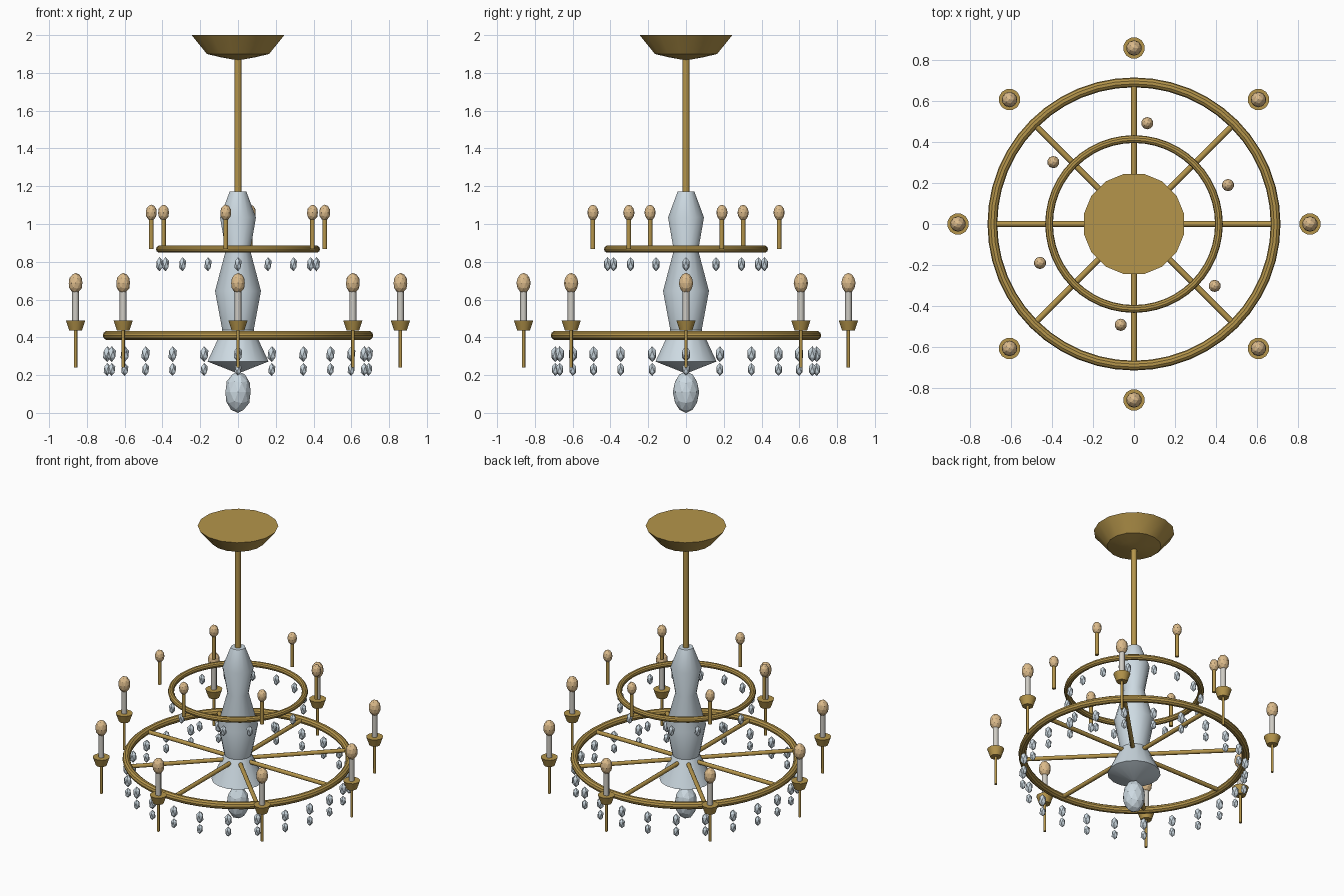
import bpy, math
from math import sin, cos, pi, radians
from mathutils import Vector

if "Cube" in bpy.data.objects:
    bpy.data.objects.remove(bpy.data.objects["Cube"], do_unlink=True)


def material(name, rgb):
    m = bpy.data.materials.new(name)
    m.use_nodes = True
    m.diffuse_color = (*rgb, 1)
    m.node_tree.nodes["Principled BSDF"].inputs["Base Color"].default_value = (*rgb, 1)
    return m


BRASS = material("aged brass", (0.46, 0.30, 0.07))
GLASS = material("pale glass", (0.61, 0.70, 0.76))
IVORY = material("candle ivory", (0.62, 0.60, 0.55))
BULB = material("warm bulb", (0.72, 0.50, 0.26))


def finish(name, mat, smooth=True):
    ob = bpy.context.object
    ob.name = name
    ob.data.materials.append(mat)
    if smooth:
        bpy.ops.object.shade_smooth_by_angle(angle=radians(35))
    return ob


def lathe(name, profile, mat, sides=16, at=(0, 0, 0)):
    """Turn a (radius, height) profile about z, capping both ends."""
    verts, faces = [], []
    for r, z in profile:
        for i in range(sides):
            a = 2 * pi * (i + 0.5) / sides
            verts.append((r * cos(a), r * sin(a), z))
    for k in range(len(profile) - 1):
        for i in range(sides):
            j = (i + 1) % sides
            faces.append((k * sides + i, k * sides + j,
                          (k + 1) * sides + j, (k + 1) * sides + i))
    faces.append(tuple(reversed(range(sides))))
    faces.append(tuple(range(len(verts) - sides, len(verts))))
    me = bpy.data.meshes.new(name)
    me.from_pydata(verts, [], faces)
    ob = bpy.data.objects.new(name, me)
    bpy.context.collection.objects.link(ob)
    bpy.ops.object.select_all(action='DESELECT')
    bpy.context.view_layer.objects.active = ob
    ob.select_set(True)
    ob.location = at
    return finish(name, mat)


def rod(name, start, end, r, mat, sides=8):
    a, b = Vector(start), Vector(end)
    bpy.ops.mesh.primitive_cylinder_add(
        vertices=sides, radius=r, depth=(b - a).length, location=(a + b) / 2,
        rotation=(b - a).to_track_quat('Z', 'Y').to_euler())
    ob = finish(name, mat, False)
    bpy.ops.object.shade_smooth_by_angle(angle=radians(50))
    return ob


def gem(name, at, r, half, mat, detail=1):
    bpy.ops.mesh.primitive_ico_sphere_add(subdivisions=detail, radius=1, location=at)
    bpy.context.object.scale = (r, r, half)
    return finish(name, mat, False)


def ring(name, z, major, minor):
    bpy.ops.mesh.primitive_torus_add(location=(0, 0, z), major_radius=major,
                                     minor_radius=minor, major_segments=48,
                                     minor_segments=10)
    finish(name, BRASS)
    bpy.ops.object.shade_smooth_by_angle(angle=radians(50))


def around(count, radius, offset=0):
    for i in range(count):
        a = radians(offset) + 2 * pi * i / count
        yield i + 1, radius * cos(a), radius * sin(a)


# Ceiling canopy, hanging rod, central column and bottom drop
lathe("ceiling_canopy", [(0.004, 1.867), (0.09, 1.882), (0.168, 1.90), (0.25, 2.0)], BRASS)
rod("hanging_rod", (0, 0, 1.15), (0, 0, 1.88), 0.019, BRASS, 12)
lathe("central_column", [(0.004, 0.21), (0.165, 0.272), (0.085, 0.44), (0.124, 0.645),
                         (0.066, 0.86), (0.097, 1.035), (0.045, 1.172)], GLASS)
gem("bottom_drop", (0, 0, 0.11), 0.07, 0.11, GLASS, 2)

# Rings and spokes
ring("lower_ring", 0.41, 0.692, 0.024)
ring("upper_ring", 0.867, 0.415, 0.019)
for n, x, y in around(8, 0.69):
    rod(f"spoke_{n}", (0, 0, 0.41), (x, y, 0.41), 0.014, BRASS)

# Lower candles: stem, drip cup, candle and bulb
for n, x, y in around(8, 0.86):
    rod(f"lower_stem_{n}", (x, y, 0.24), (x, y, 0.45), 0.009, BRASS)
    lathe(f"drip_cup_{n}", [(0.034, 0.435), (0.053, 0.49)], BRASS, 12, (x, y, 0))
    rod(f"candle_{n}", (x, y, 0.48), (x, y, 0.66), 0.018, IVORY)
    gem(f"lower_bulb_{n}", (x, y, 0.687), 0.038, 0.054, BULB, 2)

# Upper candles
for n, x, y in around(6, 0.497, 22.5):
    rod(f"upper_stem_{n}", (x, y, 0.867), (x, y, 1.04), 0.012, BRASS)
    gem(f"upper_bulb_{n}", (x, y, 1.06), 0.03, 0.042, BULB, 2)

# Hanging crystals
for n, x, y in around(24, 0.692):
    gem(f"large_crystal_{n}", (x, y, 0.311), 0.025, 0.042, GLASS)
    gem(f"small_crystal_{n}", (x, y, 0.23), 0.021, 0.034, GLASS)
for n, x, y in around(16, 0.415):
    gem(f"upper_crystal_{n}", (x, y, 0.787), 0.021, 0.038, GLASS)
